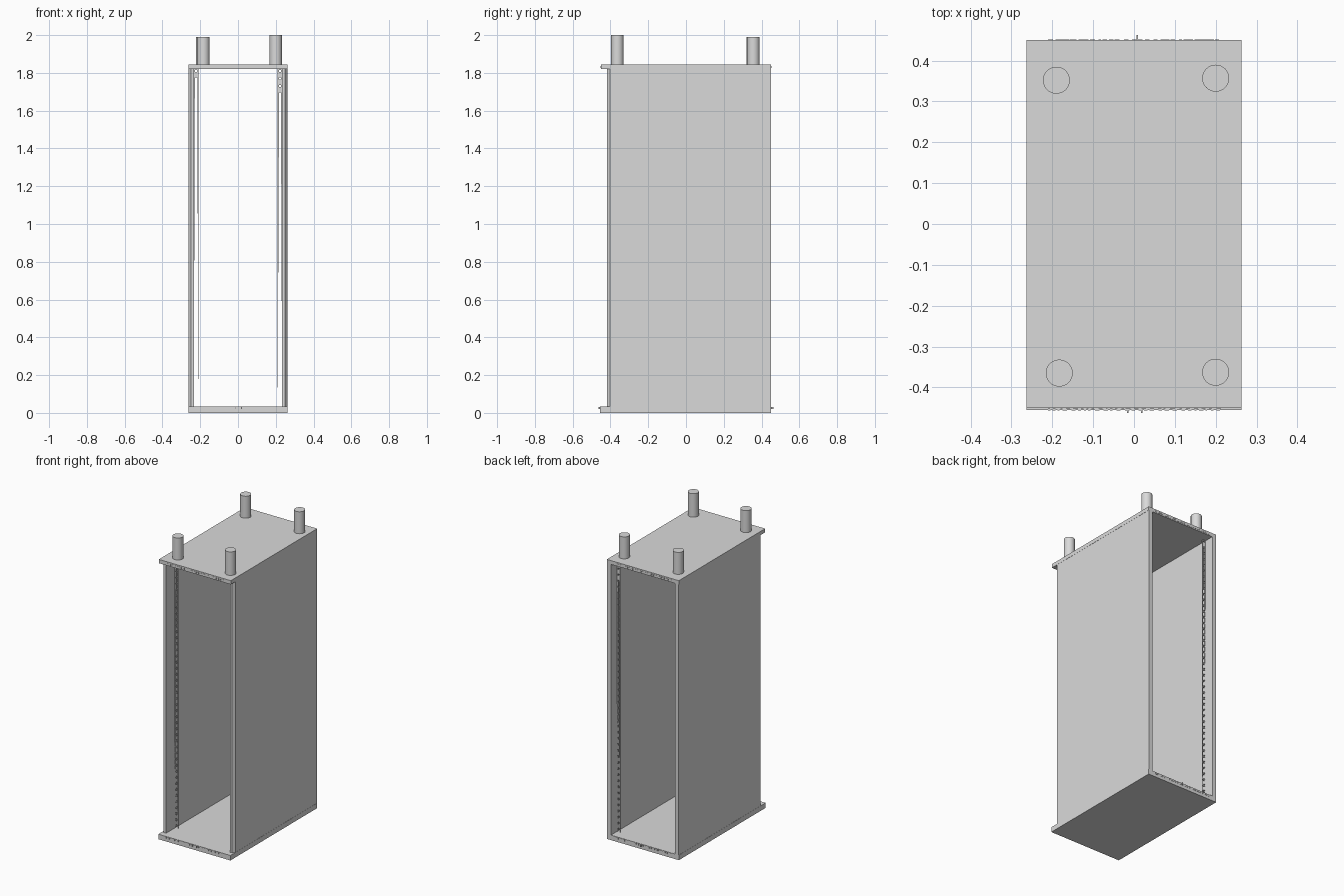
import bpy, bmesh, math, random

if "Cube" in bpy.data.objects:
    bpy.data.objects.remove(bpy.data.objects["Cube"])

random.seed(4)
grey = bpy.data.materials.new("light grey metal")
grey.diffuse_color = (0.7, 0.7, 0.7, 1)
grey.use_nodes = True
grey.node_tree.nodes["Principled BSDF"].inputs["Base Color"].default_value = grey.diffuse_color


def finish(name, bm):
    bmesh.ops.recalc_face_normals(bm, faces=bm.faces)
    me = bpy.data.meshes.new(name)
    bm.to_mesh(me)
    bm.free()
    me.materials.append(grey)
    ob = bpy.data.objects.new(name, me)
    bpy.context.collection.objects.link(ob)
    return ob


def add_box(bm, x0, x1, y0, y1, z0, z1):
    vs = bmesh.ops.create_cube(bm, size=1)["verts"]
    for v in vs:
        v.co = ((x0 + x1) / 2 + v.co.x * (x1 - x0),
                (y0 + y1) / 2 + v.co.y * (y1 - y0),
                (z0 + z1) / 2 + v.co.z * (z1 - z0))


def box(name, *dims):
    bm = bmesh.new()
    add_box(bm, *dims)
    return finish(name, bm)


def prism(name, outline, z0, z1):
    bm = bmesh.new()
    face = bm.faces.new([bm.verts.new((x, y, z0)) for x, y in outline])
    new = bmesh.ops.extrude_face_region(bm, geom=[face])["geom"]
    for v in new:
        if isinstance(v, bmesh.types.BMVert):
            v.co.z = z1
    return finish(name, bm)


def rail(name, x0, x1, y, z0, z1, sides):
    """Thin upright strip pierced by a column of holes."""
    cu = bpy.data.curves.new(name, "CURVE")
    cu.dimensions = "2D"
    cu.fill_mode = "BOTH"
    cu.extrude = 0.003

    def loop(pts):
        sp = cu.splines.new("POLY")
        sp.points.add(len(pts) - 1)
        for p, (a, b) in zip(sp.points, pts):
            p.co = (a, b, 0, 1)
        sp.use_cyclic_u = True

    loop([(x0, z0), (x1, z0), (x1, z1), (x0, z1)])
    cx = (x0 + x1) / 2
    for i in range(45):
        cz = 0.05 + i * 0.04
        loop([(cx + 0.007 * math.cos(math.tau * (k + 0.5) / sides),
               cz + 0.007 * math.sin(math.tau * (k + 0.5) / sides)) for k in range(sides)])
    tmp = bpy.data.objects.new(name + "_outline", cu)
    bpy.context.collection.objects.link(tmp)
    bpy.context.view_layer.update()
    me = bpy.data.meshes.new_from_object(tmp.evaluated_get(bpy.context.evaluated_depsgraph_get()))
    bpy.data.objects.remove(tmp)
    me.materials.clear()
    me.materials.append(grey)
    ob = bpy.data.objects.new(name, me)
    ob.rotation_euler.x = math.pi / 2
    ob.location.y = y
    bpy.context.collection.objects.link(ob)


# Base and roof slabs, overhanging the side panels at the front
box("base_slab", -0.263, 0.263, -0.455, 0.45, 0, 0.033)
box("roof_slab", -0.263, 0.263, -0.45, 0.45, 1.82, 1.845)

# Side panels with a chamfered front edge, and perforated mounting rails
for s, side, sides in ((-1, "left", 12), (1, "right", 4)):
    prism(side + "_panel",
          [(s * 0.262, 0.45), (s * 0.233, 0.45), (s * 0.233, -0.418),
           (s * 0.25, -0.418), (s * 0.262, -0.402)], 0.033, 1.82)
    x0, x1 = sorted((s * 0.21, s * 0.234))
    for y, end in ((-0.325, "front"), (0.385, "rear")):
        rail(f"{end}_{side}_rail", x0, x1, y, 0.033, 1.82, sides)

# Rows of small tabs along the slab edges
bm = bmesh.new()
for y, z in ((-0.455, 0.02), (0.45, 0.02), (-0.45, 1.826), (0.45, 1.826)):
    x = -0.21
    while x < 0.21:
        w = random.uniform(0.004, 0.012)
        add_box(bm, x, x + w, y - 0.002, y + 0.002, z, z + 0.011)
        x += w + random.uniform(0.004, 0.012)
finish("edge_tabs", bm)

# Tiny pins at the base, front and back
bm = bmesh.new()
for x, y0, y1 in ((-0.015, -0.463, -0.455), (0.019, -0.463, -0.455), (0.008, 0.45, 0.463)):
    add_box(bm, x - 0.002, x + 0.002, y0, y1, 0.02, 0.032)
finish("base_pins", bm)

# Four round posts on the roof
for i, (x, y, top) in enumerate(((-0.19, 0.352, 1.99), (0.2, 0.357, 1.99),
                                 (-0.183, -0.365, 1.99), (0.2, -0.363, 2.0))):
    bm = bmesh.new()
    bmesh.ops.create_cone(bm, cap_ends=True, segments=32, radius1=0.033, radius2=0.033,
                          depth=top - 1.84)
    ob = finish(f"roof_post_{i + 1}", bm)
    ob.location = (x, y, (top + 1.84) / 2)
    bpy.context.view_layer.objects.active = ob
    bpy.ops.object.select_all(action="DESELECT")
    ob.select_set(True)
    bpy.ops.object.shade_smooth_by_angle(angle=math.radians(40))
